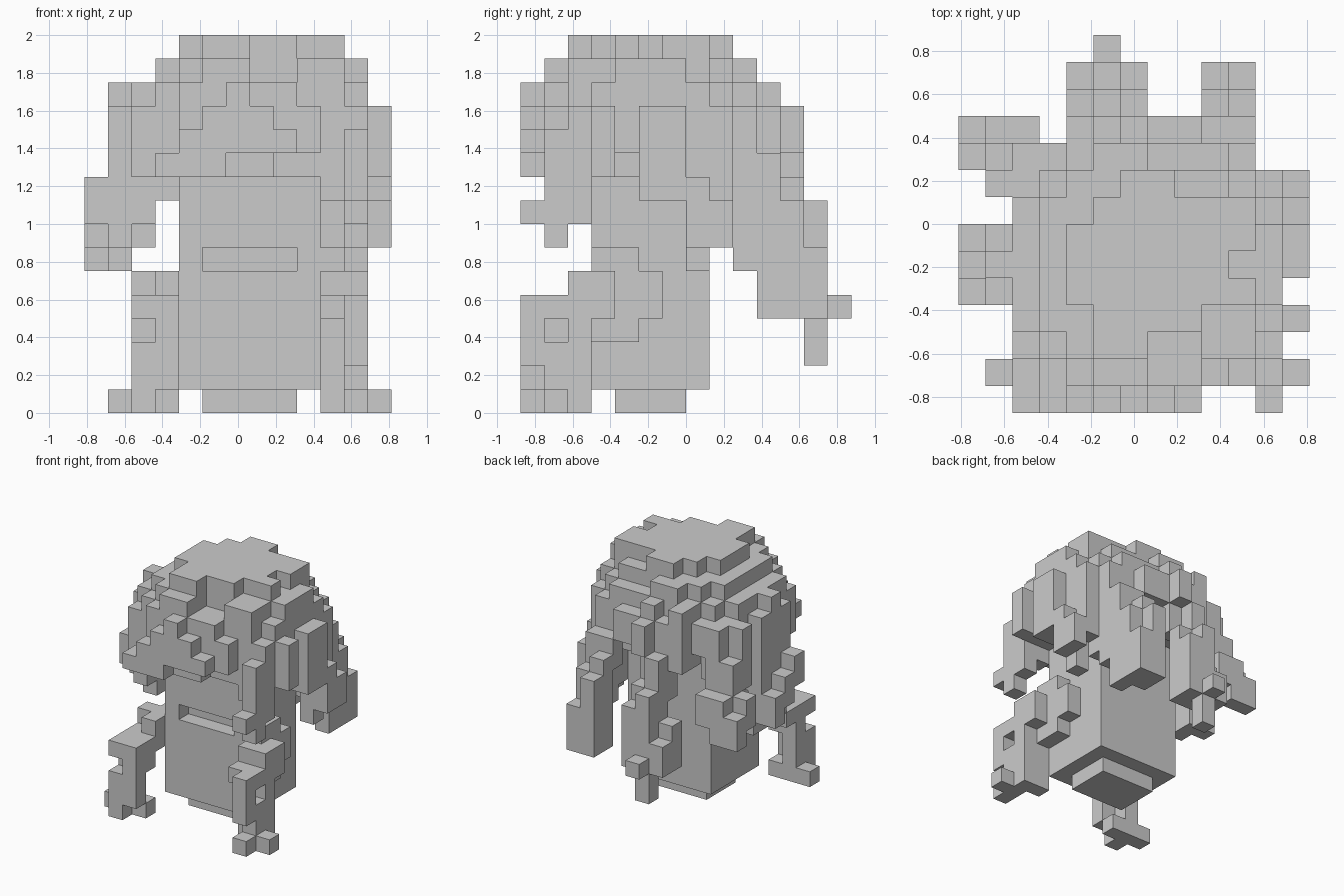
import bpy
import bmesh
from mathutils import Vector

default = bpy.data.objects.get("Cube")
if default:
    bpy.data.objects.remove(default, do_unlink=True)

UNIT = 2 / 16
ORIGIN = Vector((-6.5, -7, 0))
SIDES = [Vector(s) for s in ((1, 0, 0), (-1, 0, 0), (0, 1, 0), (0, -1, 0), (0, 0, 1), (0, 0, -1))]


def span(value):
    first, last = value if isinstance(value, tuple) else (value, value)
    return range(first, last + 1)


def cells(x, y, z):
    return {(i, j, k) for i in span(x) for j in span(y) for k in span(z)}


def add(part, x, y, z):
    part |= cells(x, y, z)


def cut(part, x, y, z):
    part -= cells(x, y, z)


def build(name, part):
    """Skin a set of grid cells with its outer faces only."""
    bm = bmesh.new()
    for cell in sorted(part):
        centre = Vector(cell) + Vector((.5, .5, .5)) + ORIGIN
        for side in SIDES:
            if tuple(int(c + s) for c, s in zip(cell, side)) in part:
                continue
            u = Vector((side.y, side.z, side.x))
            v = side.cross(u)
            corners = (u + v, v - u, -u - v, u - v)
            bm.faces.new([bm.verts.new((centre + (side + c) / 2) * UNIT) for c in corners])
    bmesh.ops.remove_doubles(bm, verts=bm.verts, dist=UNIT / 100)
    mesh = bpy.data.meshes.new(name)
    bm.to_mesh(mesh)
    bm.free()
    bpy.context.collection.objects.link(bpy.data.objects.new(name, mesh))


# Body with a mouth slot and a smaller foot plate
body = cells(x=(4, 9), y=(3, 7), z=(1, 11))
cut(body, x=(5, 8), y=3, z=6)
build("body", body)
build("base", cells(x=(5, 8), y=(4, 6), z=0))

# Crown plateau
crown = cells(x=(4, 10), y=(4, 6), z=15)
cut(crown, x=10, y=5, z=15)
add(crown, x=(5, 10), y=7, z=15)
add(crown, x=(6, 7), y=8, z=15)
add(crown, x=(5, 8), y=3, z=15)
add(crown, x=(5, 6), y=2, z=15)

# Second step of the crown
add(crown, x=(3, 11), y=(4, 6), z=14)
add(crown, x=(3, 10), y=(3, 7), z=14)
add(crown, x=(4, 6), y=2, z=14)
add(crown, x=(9, 10), y=2, z=14)
add(crown, x=(5, 6), y=1, z=14)
add(crown, x=(4, 9), y=8, z=14)
add(crown, x=(5, 6), y=9, z=14)
build("crown", crown)

# Main hair mass
hair = cells(x=(2, 11), y=(3, 7), z=13)
add(hair, x=(3, 10), y=(2, 8), z=(10, 13))
add(hair, x=(4, 9), y=9, z=13)
add(hair, x=(4, 8), y=1, z=13)
add(hair, x=(2, 11), y=(2, 8), z=(11, 12))
add(hair, x=(2, 10), y=9, z=(11, 12))
add(hair, x=(4, 9), y=1, z=(11, 12))
add(hair, x=2, y=(2, 3), z=10)
add(hair, x=3, y=(4, 8), z=9)
build("hair", hair)

# Stepped fringe over the face
fringe = cells(x=6, y=0, z=13)
add(fringe, x=(5, 7), y=0, z=12)
add(fringe, x=(4, 8), y=0, z=11)
add(fringe, x=(3, 5), y=0, z=10)
add(fringe, x=(3, 7), y=1, z=10)
build("fringe", fringe)

# Locks on the left side
lock = cells(x=11, y=1, z=(7, 11))
add(lock, x=11, y=0, z=8)
add(lock, x=11, y=2, z=(8, 10))
add(lock, x=10, y=2, z=9)
build("left_front_lock", lock)

lock = cells(x=12, y=3, z=(10, 12))
add(lock, x=11, y=3, z=10)
add(lock, x=12, y=(5, 6), z=(9, 12))
add(lock, x=11, y=(5, 6), z=(9, 10))
build("left_side_lock", lock)

lock = cells(x=12, y=(7, 8), z=(7, 8))
add(lock, x=12, y=7, z=9)
add(lock, x=11, y=7, z=(6, 10))
add(lock, x=11, y=8, z=(8, 10))
add(lock, x=10, y=(8, 9), z=(7, 10))
add(lock, x=10, y=9, z=6)
build("left_rear_lock", lock)

# Locks on the right side
lock = cells(x=1, y=(4, 6), z=(7, 12))
add(lock, x=1, y=5, z=13)
add(lock, x=1, y=(5, 6), z=6)
add(lock, x=0, y=4, z=(8, 9))
add(lock, x=0, y=5, z=(7, 8))
add(lock, x=0, y=6, z=(6, 7))
add(lock, x=2, y=(4, 6), z=(8, 10))
build("right_side_lock", lock)

lock = cells(x=2, y=(9, 10), z=(7, 8))
add(lock, x=1, y=10, z=(6, 8))
add(lock, x=1, y=9, z=(7, 10))
add(lock, x=0, y=10, z=(6, 7))
add(lock, x=0, y=9, z=(7, 8))
add(lock, x=1, y=8, z=(9, 12))
add(lock, x=2, y=9, z=(9, 10))
build("right_rear_lock", lock)

# Locks hanging at the back
lock = cells(x=9, y=12, z=(4, 8))
add(lock, x=9, y=11, z=(4, 9))
add(lock, x=9, y=10, z=(9, 10))
add(lock, x=10, y=12, z=(4, 6))
add(lock, x=10, y=11, z=(4, 8))
add(lock, x=10, y=10, z=(4, 10))
build("rear_left_lock", lock)

lock = cells(x=6, y=11, z=(11, 12))
add(lock, x=4, y=10, z=(10, 13))
add(lock, x=(5, 8), y=10, z=(11, 12))
add(lock, x=6, y=10, z=(9, 13))
add(lock, x=(4, 9), y=9, z=10)
add(lock, x=5, y=10, z=(8, 10))
add(lock, x=5, y=11, z=(4, 10))
add(lock, x=6, y=11, z=(4, 8))
add(lock, x=5, y=12, z=(2, 8))
add(lock, x=6, y=12, z=(4, 7))
add(lock, x=4, y=12, z=(4, 5))
add(lock, x=4, y=11, z=(4, 6))
add(lock, x=5, y=13, z=4)
build("rear_centre_lock", lock)

# Left arm: shoulder, forearm with a gap, splayed hand
arm = cells(x=10, y=(3, 4), z=(3, 6))
add(arm, x=10, y=5, z=(4, 5))
add(arm, x=11, y=3, z=(4, 5))
add(arm, x=10, y=2, z=(0, 5))
add(arm, x=10, y=1, z=4)
add(arm, x=11, y=2, z=(0, 5))
add(arm, x=11, y=1, z=(0, 2))
add(arm, x=11, y=1, z=4)
add(arm, x=11, y=0, z=(2, 4))
add(arm, x=11, y=0, z=0)
add(arm, x=12, y=1, z=0)
build("left_arm", arm)

# Right arm: shoulder, thin forearm, flat hand
arm = cells(x=3, y=(3, 4), z=(4, 5))
add(arm, x=2, y=3, z=5)
add(arm, x=3, y=2, z=(4, 5))
add(arm, x=2, y=2, z=4)
add(arm, x=3, y=1, z=(3, 4))
add(arm, x=2, y=1, z=(0, 4))
add(arm, x=(2, 3), y=0, z=(1, 4))
cut(arm, x=2, y=0, z=3)
add(arm, x=2, y=0, z=0)
add(arm, x=(1, 3), y=1, z=0)
build("right_arm", arm)
